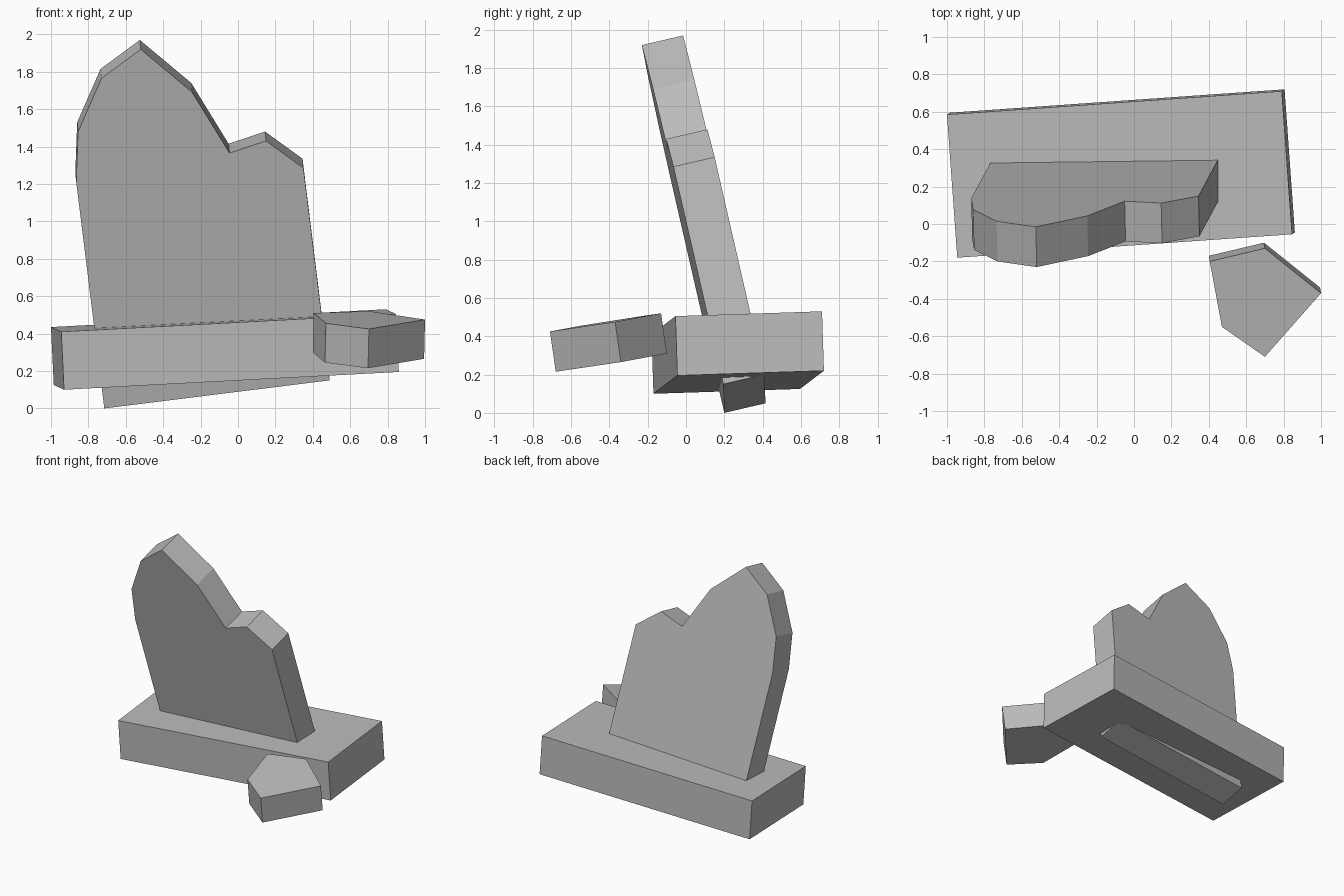
import bpy, bmesh
from mathutils import Vector

cube = bpy.data.objects.get("Cube")
if cube:
    bpy.data.objects.remove(cube)

# Weathered stone colour shared by every part
stone = bpy.data.materials.new("grey stone")
stone.use_nodes = True
GREY = (0.5, 0.5, 0.5, 1)
stone.diffuse_color = GREY
stone.node_tree.nodes["Principled BSDF"].inputs["Base Color"].default_value = GREY


def prism(name, outline, offset):
    """Flat-sided slab: a polygon extruded along an offset vector."""
    bm = bmesh.new()
    face = bm.faces.new([bm.verts.new(p) for p in outline])
    result = bmesh.ops.extrude_face_region(bm, geom=[face], use_keep_orig=True)
    moved = [v for v in result["geom"] if isinstance(v, bmesh.types.BMVert)]
    bmesh.ops.translate(bm, verts=moved, vec=Vector(offset))
    bmesh.ops.recalc_face_normals(bm, faces=bm.faces)
    mesh = bpy.data.meshes.new(name)
    bm.to_mesh(mesh)
    bm.free()
    mesh.materials.append(stone)
    obj = bpy.data.objects.new(name, mesh)
    bpy.context.collection.objects.link(obj)
    return obj


# Tilted, slightly turned plinth
corner = Vector((-0.93, -0.17, 0.10))
along = Vector((1.79, 0.125, 0.095))
across = Vector((-0.055, 0.765, 0.025))
prism("plinth", [corner, corner + along, corner + along + across, corner + across],
      (-0.015, -0.01, 0.31))

# Broken headstone leaning forward, its foot passing through the plinth
profile = [(-0.715, 0.0), (-0.865, 1.21), (-0.855, 1.48), (-0.73, 1.765),
           (-0.52, 1.92), (-0.245, 1.69), (-0.045, 1.365), (0.15, 1.43),
           (0.35, 1.285), (0.49, 0.15)]
prism("headstone", [(x, 0.217 + 0.024 * x - 0.2264 * z, z) for x, z in profile],
      (-0.005, 0.215, 0.05))

# Fallen five-sided fragment by the front corner
prism("fallen_fragment",
      [(0.405, -0.20, 0.51), (0.70, -0.13, 0.52), (1.0, -0.37, 0.475),
       (0.70, -0.71, 0.425), (0.47, -0.55, 0.455)],
      (-0.005, 0.03, -0.21))
